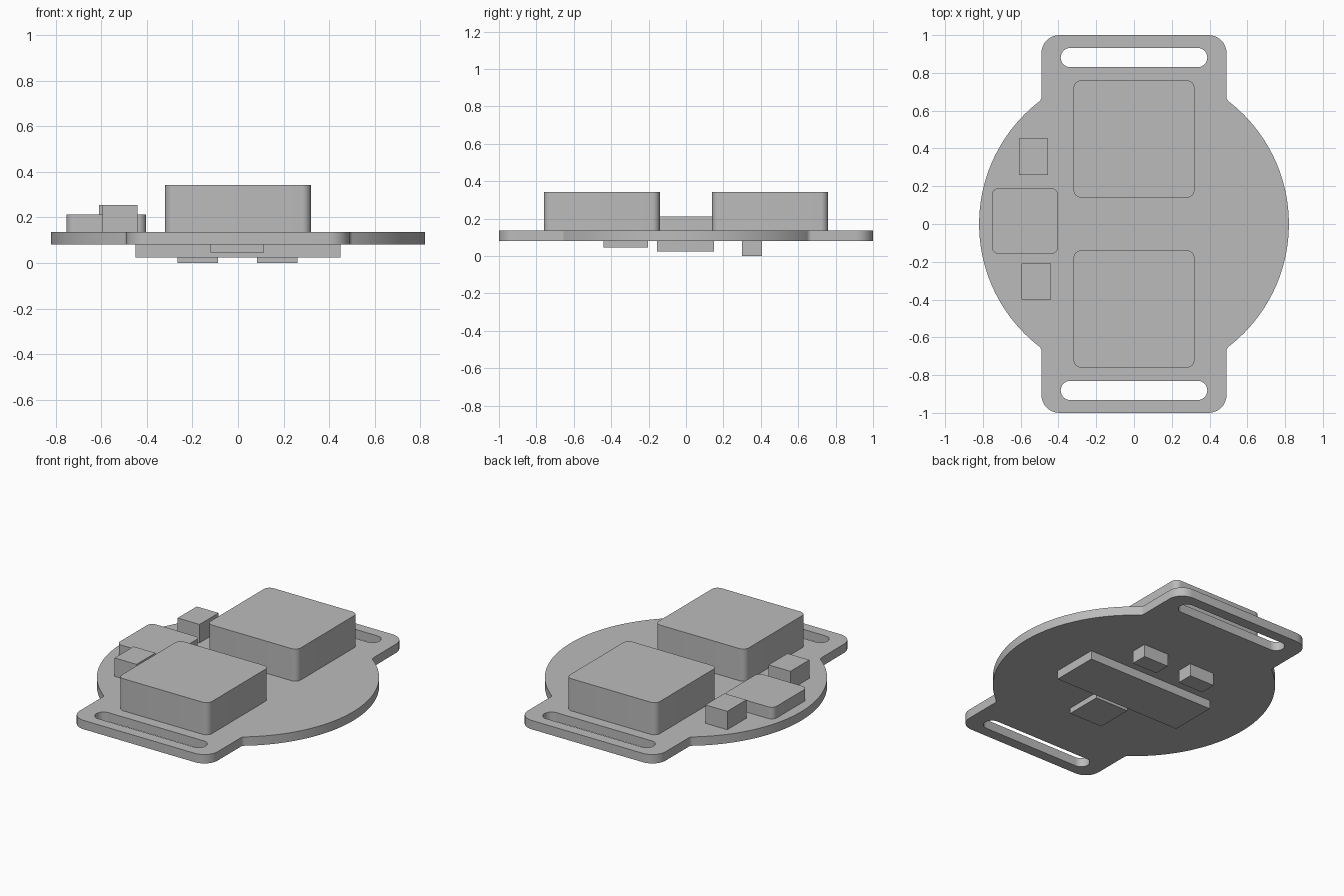
import bpy, bmesh, math
from mathutils import Vector

if "Cube" in bpy.data.objects:
    bpy.data.objects.remove(bpy.data.objects["Cube"])

grey = bpy.data.materials.new("plain_grey")
grey.diffuse_color = (0.50, 0.50, 0.50, 1)
grey.use_nodes = True
grey.node_tree.nodes["Principled BSDF"].inputs["Base Color"].default_value = grey.diffuse_color


def rounded(corners, steps=8):
    """Outline from (x, y, radius) corners, each replaced by a tangent arc."""
    pts = []
    for i, (x, y, r) in enumerate(corners):
        p = Vector((x, y))
        if r == 0:
            pts.append(p)
            continue
        a = (Vector(corners[i - 1][:2]) - p).normalized()
        b = (Vector(corners[(i + 1) % len(corners)][:2]) - p).normalized()
        half = a.angle(b) / 2
        centre = p + (a + b).normalized() * r / math.sin(half)
        start = p + a * r / math.tan(half) - centre
        end = p + b * r / math.tan(half) - centre
        turn = math.atan2(start.x * end.y - start.y * end.x, start.dot(end))
        for k in range(steps + 1):
            t = turn * k / steps
            c, s = math.cos(t), math.sin(t)
            pts.append(centre + Vector((start.x * c - start.y * s,
                                        start.x * s + start.y * c)))
    return pts


def rectangle(x0, x1, y0, y1, r=0):
    return rounded([(x0, y0, r), (x1, y0, r), (x1, y1, r), (x0, y1, r)])


def slab(name, outlines, z0, z1):
    """Extrude a filled outline; further outlines become holes."""
    curve = bpy.data.curves.new(name + "_profile", 'CURVE')
    curve.dimensions = '2D'
    curve.fill_mode = 'BOTH'
    curve.extrude = (z1 - z0) / 2
    for pts in outlines:
        sp = curve.splines.new('POLY')
        sp.points.add(len(pts) - 1)
        for q, p in zip(sp.points, pts):
            q.co = (p.x, p.y, 0, 1)
        sp.use_cyclic_u = True
    tmp = bpy.data.objects.new(name + "_profile", curve)
    bpy.context.collection.objects.link(tmp)
    dg = bpy.context.evaluated_depsgraph_get()
    mesh = bpy.data.meshes.new_from_object(tmp.evaluated_get(dg))
    bpy.data.objects.remove(tmp)
    bm = bmesh.new()
    bm.from_mesh(mesh)
    bmesh.ops.remove_doubles(bm, verts=bm.verts, dist=1e-5)
    bmesh.ops.translate(bm, verts=bm.verts, vec=(0, 0, (z0 + z1) / 2))
    bmesh.ops.recalc_face_normals(bm, faces=bm.faces)
    bm.to_mesh(mesh)
    bm.free()
    mesh.materials.clear()
    mesh.materials.append(grey)
    ob = bpy.data.objects.new(name, mesh)
    bpy.context.collection.objects.link(ob)
    bpy.ops.object.select_all(action='DESELECT')
    ob.select_set(True)
    bpy.context.view_layer.objects.active = ob
    bpy.ops.object.shade_smooth_by_angle(angle=math.radians(30))
    return ob


BOTTOM, TOP = 0.08, 0.137

# Base plate: disc with two strap tabs, each tab slotted
R, W = 0.82, 0.49
a0 = math.acos(W / R)
N = 64
arc = [-a0 + 2 * a0 * i / N for i in range(N + 1)]
right = [(R * math.cos(a), R * math.sin(a), 0.03 if i in (0, N) else 0)
         for i, a in enumerate(arc)]
left = [(-x, -y, r) for x, y, r in right]
tab = [(W, 1, 0.095), (-W, 1, 0.095)]
outline = rounded(right + tab + left + [(-x, -y, r) for x, y, r in tab])
slots = [rectangle(-0.388, 0.388, y0, y0 + 0.102, 0.0509) for y0 in (0.83, -0.932)]
slab("base_plate", [outline] + slots, BOTTOM, TOP)

# Two large housings on top
for name, y0 in (("front_housing", -0.76), ("back_housing", 0.14)):
    slab(name, [rectangle(-0.32, 0.32, y0, y0 + 0.62, 0.04)], TOP, 0.343)

# Side module with a small block on either side of it
slab("side_module", [rectangle(-0.752, -0.403, -0.158, 0.19, 0.035)], TOP, 0.212)
slab("front_block", [rectangle(-0.595, -0.44, -0.40, -0.208)], TOP, 0.255)
slab("back_block", [rectangle(-0.61, -0.455, 0.26, 0.453)], TOP, 0.255)

# Parts on the underside
slab("under_bar", [rectangle(-0.45, 0.45, -0.155, 0.15)], 0.025, BOTTOM)
slab("under_pad", [rectangle(-0.12, 0.115, -0.44, -0.203)], 0.045, BOTTOM)
for name, x0 in (("left_foot", -0.265), ("right_foot", 0.083)):
    slab(name, [rectangle(x0, x0 + 0.177, 0.30, 0.405)], 0, BOTTOM)
